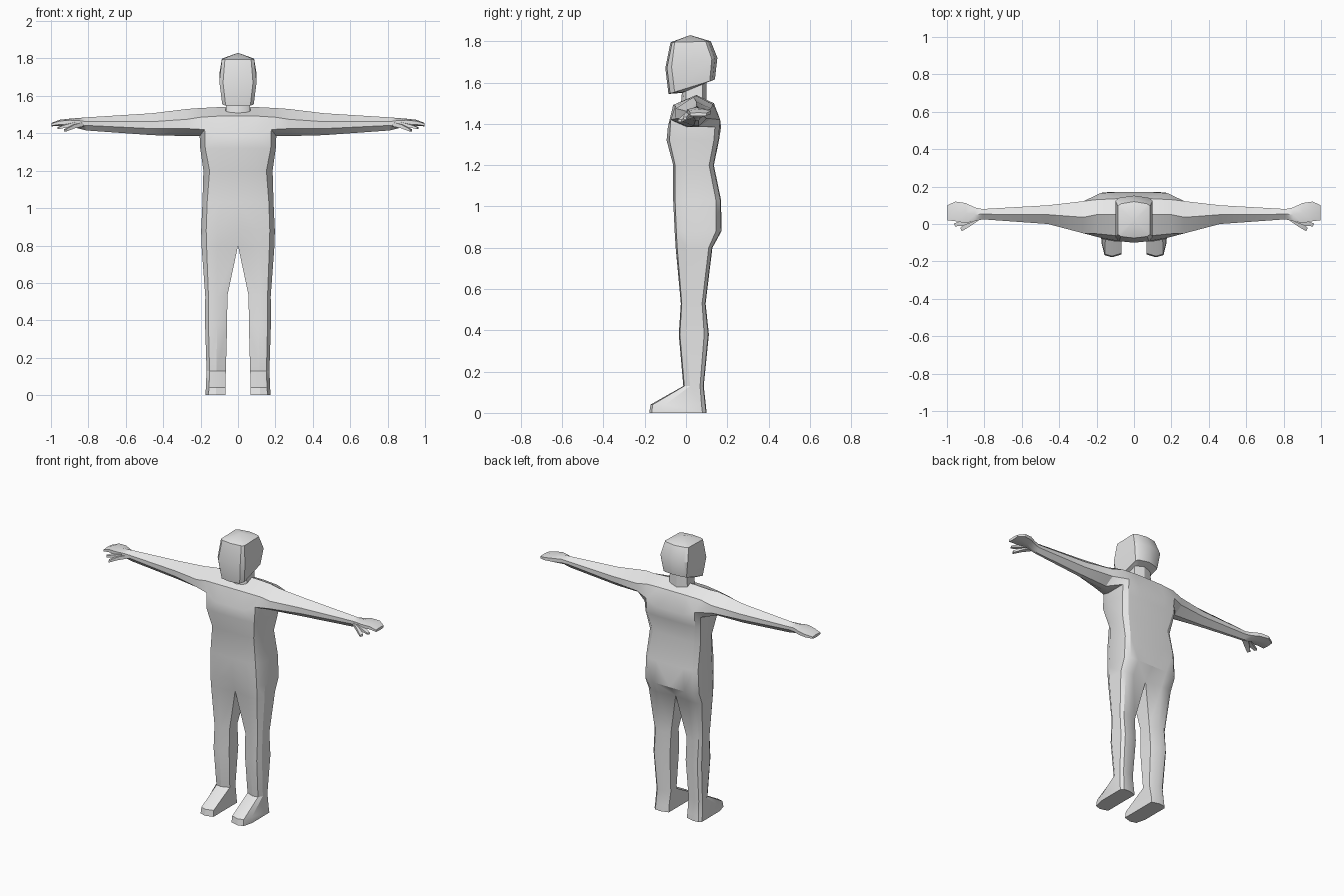
import bpy, bmesh, math

if "Cube" in bpy.data.objects:
    bpy.data.objects.remove(bpy.data.objects["Cube"])

grey = bpy.data.materials.new("plain_grey")
grey.diffuse_color = (0.8, 0.8, 0.8, 1)
grey.use_nodes = True
grey.node_tree.nodes["Principled BSDF"].inputs["Base Color"].default_value = grey.diffuse_color


def bridge(bm, a, b, closed=False):
    """Quads between two point rows of equal length."""
    n = len(a)
    for i in range(n if closed else n - 1):
        j = (i + 1) % n
        bm.faces.new((a[i], a[j], b[j], b[i]))


def finish(bm, name):
    """Mirror the half mesh into a whole, smooth-shaded object."""
    geom = bm.verts[:] + bm.edges[:] + bm.faces[:]
    bmesh.ops.mirror(bm, geom=geom, axis='X', merge_dist=0.0005)
    bmesh.ops.remove_doubles(bm, verts=bm.verts[:], dist=0.0005)
    bmesh.ops.recalc_face_normals(bm, faces=bm.faces[:])
    me = bpy.data.meshes.new(name)
    bm.to_mesh(me)
    bm.free()
    ob = bpy.data.objects.new(name, me)
    bpy.context.collection.objects.link(ob)
    me.materials.append(grey)
    bpy.ops.object.select_all(action='DESELECT')
    ob.select_set(True)
    bpy.context.view_layer.objects.active = ob
    bpy.ops.object.shade_smooth_by_angle(angle=math.radians(30))
    return ob


def section(bm, z, xi, xm, xf, xw, f, sf, sb, b, inset=0.0):
    """Half outline from front centre, around the side, to back centre."""
    pts = [(xi, f + inset), (xm, f), (xf, f + 0.15 * (sf - f)), (xw, sf),
           (xw, sb), (xf, b - 0.15 * (b - sb)), (xm, b), (xi, b - inset)]
    return [bm.verts.new((x, y, z)) for x, y in pts]


# --- body: torso, legs, arms and hands in one skin ---
bm = bmesh.new()
torso = [section(bm, *r) for r in (
    (1.385, 0, .10, .178, .205, -.088, .005, .14, .17),
    (1.32, 0, .10, .175, .202, -.094, .0, .135, .16),
    (1.20, 0, .10, .152, .185, -.062, .0, .112, .135),
    (1.03, 0, .10, .165, .190, -.062, .0, .145, .17),
    (.88, 0, .11, .170, .197, -.055, .0, .145, .172),
    (.80, 0, .11, .168, .195, -.050, .0, .11, .128, .02))]
for a, b in zip(torso, torso[1:]):
    bridge(bm, a, b)

# legs and feet
legs = [torso[-1]] + [section(bm, *r) for r in (
    (.53, .057, .112, .158, .175, -.025, .005, .078, .095, .02),
    (.38, .058, .112, .158, .176, -.035, .0, .088, .111, .025),
    (.13, .065, .115, .152, .168, -.013, .02, .068, .086, .02),
    (.04, .068, .118, .155, .172, -.172, -.10, .075, .096, .015),
    (.0, .066, .118, .158, .174, -.178, -.10, .080, .10, .015))]
for a, b in zip(legs, legs[1:]):
    bridge(bm, a, b, True)
bm.faces.new(legs[-1])

# shoulder yoke
top = torso[0]
top[2].co.z = top[5].co.z = 1.42


def yoke(y, z, dy, dz):
    return [bm.verts.new((x, y + dy * k, z + dz * k))
            for x, k in ((0, 0), (.10, 0), (.20, 1))]


front = yoke(-.062, 1.492, .01, -.006)
ridge = yoke(.05, 1.54, 0, -.005)
back = yoke(.135, 1.50, -.005, -.005)
bridge(bm, top[:3], front)
bridge(bm, front, ridge)
bridge(bm, ridge, back)
bridge(bm, back, [top[7], top[6], top[5]])

# arm and palm: x, front y, back y, ridge z, upper z, lower z, bottom z
ring = [front[2], top[2], top[3], top[4], top[5], back[2], ridge[2]]
for x, f, b, zt, zu, zl, zb in (
        (.27, -.050, .122, 1.530, 1.475, 1.425, 1.385),
        (.46, .000, .100, 1.507, 1.462, 1.425, 1.390),
        (.81, .025, .080, 1.485, 1.462, 1.442, 1.415),
        (.85, .015, .088, 1.482, 1.468, 1.445, 1.425),
        (.90, .005, .112, 1.478, 1.470, 1.447, 1.438),
        (.955, .015, .120, 1.472, 1.465, 1.447, 1.440),
        (.998, .020, .100, 1.455, 1.452, 1.440, 1.437)):
    m = (f + b) / 2
    d = (b - f) * 0.13
    new = [bm.verts.new((x, y, z)) for y, z in (
        (f, zu), (f, zl), (m - d, zb), (m + d, zb), (b, zl), (b, zu), (m, zt))]
    bridge(bm, ring, new, True)
    ring = new
bm.faces.new(ring)
finish(bm, "body")

# --- thumbs and index fingers: short tapered boxes ---
for name, path in (
        ("thumbs", ((.825, .045, 1.450, .016), (.88, .005, 1.437, .015),
                    (.925, -.030, 1.415, .009))),
        ("index_fingers", ((.87, .025, 1.450, .016), (.92, .003, 1.440, .012),
                           (.96, -.005, 1.428, .008)))):
    bm = bmesh.new()
    prev = None
    for x, y, z, r in path:
        loop = [bm.verts.new((x + sx * r * .5, y + sy * r, z + sz * r)) for sx, sy, sz in
                ((-1, -1, -.7), (1, 1, -.7), (1, 1, .7), (-1, -1, .7))]
        if prev:
            bridge(bm, prev, loop, True)
        else:
            bm.faces.new(loop)
        prev = loop
    bm.faces.new(prev)
    finish(bm, name)

# --- head and neck: front z, back z, half widths, front y, side ys, back y ---
bm = bmesh.new()
prev = None
for zf, zb, xf, xw, f, sf, sb, b in (
        (1.49, 1.50, .045, .068, -.025, .00, .08, .10),
        (1.550, 1.60, .042, .062, -.020, .00, .08, .10),
        (1.545, 1.615, .066, .084, -.085, -.055, .115, .14),
        (1.67, 1.72, .080, .100, -.100, -.070, .125, .152),
        (1.795, 1.80, .070, .086, -.075, -.055, .095, .120)):
    pts = [(0, f), (xf, f + .008), (xw, sf), (xw, sb), (xf, b - .012), (0, b)]
    row = [bm.verts.new((x, y, zf + (zb - zf) * (y - f) / (b - f))) for x, y in pts]
    if prev:
        bridge(bm, prev, row)
    prev = row
# crown rises to the middle
crown = bm.verts.new((0, .02, 1.83))
for a, b in zip(prev, prev[1:]):
    bm.faces.new((a, b, crown))
finish(bm, "head")
